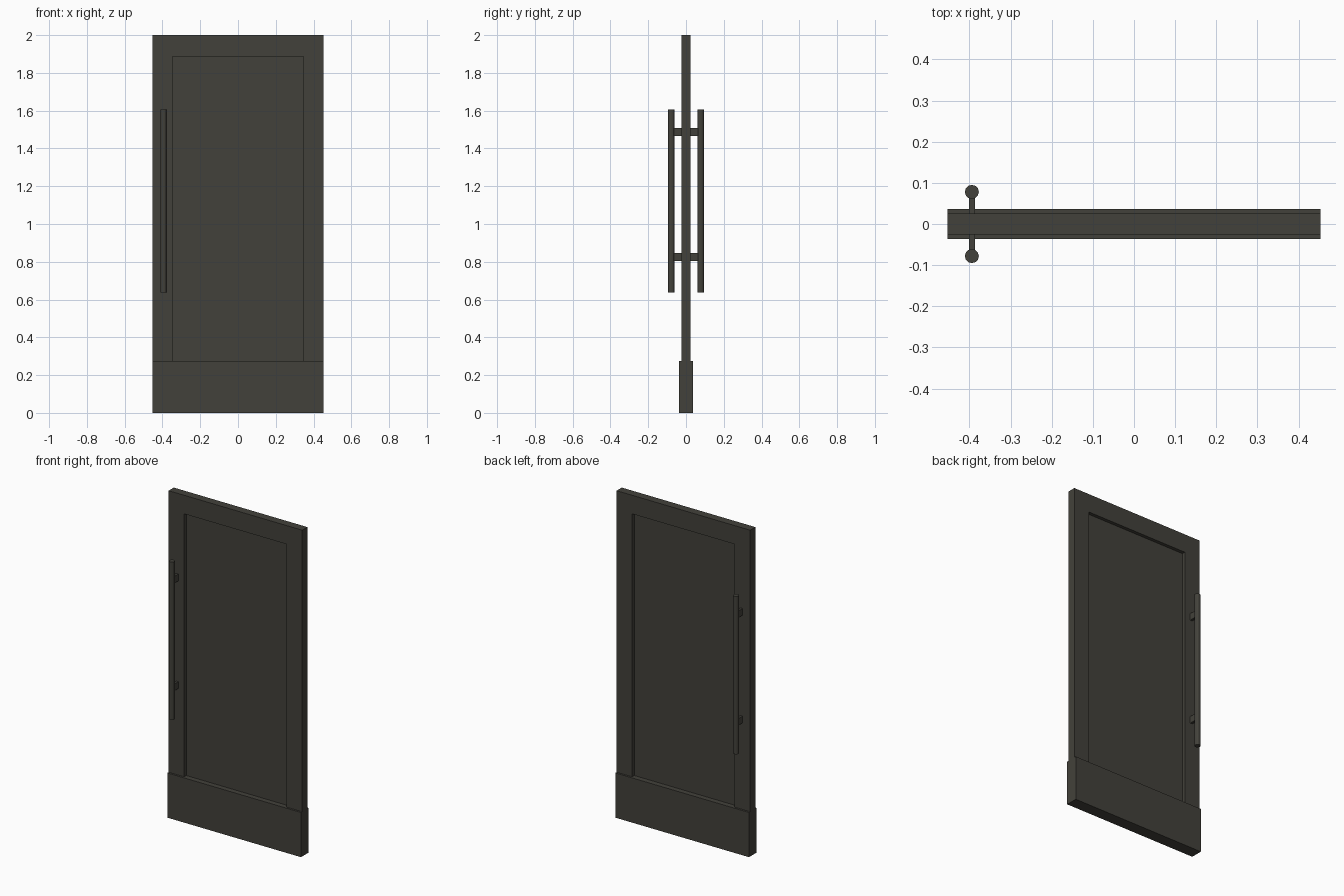
import bpy, bmesh

if "Cube" in bpy.data.objects:
    bpy.data.objects.remove(bpy.data.objects["Cube"])

HALF_W, HEIGHT = 0.453, 2.0
KICK_TOP = 0.274
OPEN_W, OPEN_TOP = 0.348, 1.886
HANDLE_X, HANDLE_Y = -0.394, 0.078

charcoal = bpy.data.materials.new("charcoal")
charcoal.diffuse_color = (0.055, 0.053, 0.043, 1)
charcoal.use_nodes = True
charcoal.node_tree.nodes["Principled BSDF"].inputs["Base Color"].default_value = charcoal.diffuse_color


def finish(name, bm):
    bmesh.ops.recalc_face_normals(bm, faces=bm.faces[:])
    me = bpy.data.meshes.new(name)
    bm.to_mesh(me)
    bm.free()
    me.materials.append(charcoal)
    ob = bpy.data.objects.new(name, me)
    bpy.context.collection.objects.link(ob)
    return ob


def box(name, x0, x1, y0, y1, z0, z1):
    bm = bmesh.new()
    bmesh.ops.create_cube(bm, size=1)
    for v in bm.verts:
        v.co = ((x0 + x1) / 2 + v.co.x * (x1 - x0),
                (y0 + y1) / 2 + v.co.y * (y1 - y0),
                (z0 + z1) / 2 + v.co.z * (z1 - z0))
    return finish(name, bm)


# Door frame: one upside-down U profile, extruded through its thickness
profile = [(-HALF_W, KICK_TOP), (-HALF_W, HEIGHT), (HALF_W, HEIGHT), (HALF_W, KICK_TOP),
           (OPEN_W, KICK_TOP), (OPEN_W, OPEN_TOP), (-OPEN_W, OPEN_TOP), (-OPEN_W, KICK_TOP)]
bm = bmesh.new()
face = bm.faces.new([bm.verts.new((x, -0.025, z)) for x, z in profile])
ext = bmesh.ops.extrude_face_region(bm, geom=[face])
moved = [g for g in ext["geom"] if isinstance(g, bmesh.types.BMVert)]
bmesh.ops.translate(bm, vec=(0, 0.05, 0), verts=moved)
finish("door_frame", bm)

# Recessed pane and thicker kick block
box("door_pane", -OPEN_W, OPEN_W, -0.004, 0.004, KICK_TOP, OPEN_TOP)
box("kick_block", -HALF_W, HALF_W, -0.037, 0.037, 0, KICK_TOP)

# Pull handle and two flat brackets on each side of the door
for side, s in (("front", -1), ("back", 1)):
    bm = bmesh.new()
    bmesh.ops.create_cone(bm, cap_ends=True, segments=12, radius1=0.017,
                          radius2=0.017, depth=0.968)
    bmesh.ops.translate(bm, vec=(HANDLE_X, s * HANDLE_Y, 1.122), verts=bm.verts[:])
    finish(side + "_handle", bm)
    for level, z in (("lower", 0.826), ("upper", 1.486)):
        y0, y1 = sorted((s * 0.024, s * HANDLE_Y))
        box(f"{side}_{level}_bracket", HANDLE_X - 0.0075, HANDLE_X + 0.0075,
            y0, y1, z - 0.021, z + 0.021)
